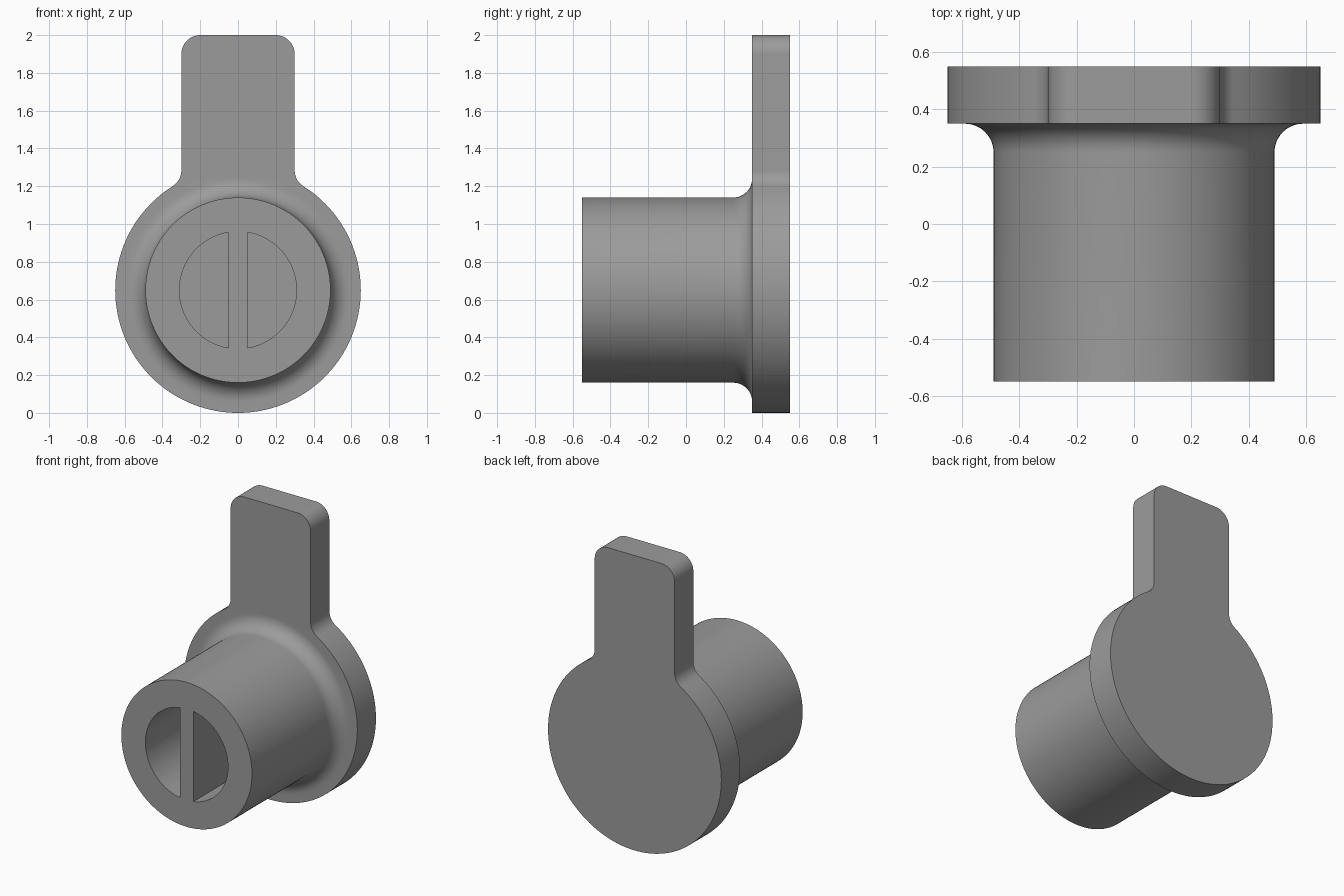
import bpy, bmesh, math
from mathutils import Vector

if "Cube" in bpy.data.objects:
    bpy.data.objects.remove(bpy.data.objects["Cube"])

CZ = 0.65                      # height of the round axis
FRONT, SEAT, BACK = -0.55, 0.35, 0.55

grey = bpy.data.materials.new("grey")
grey.diffuse_color = (0.33, 0.33, 0.33, 1)
grey.use_nodes = True
grey.node_tree.nodes["Principled BSDF"].inputs["Base Color"].default_value = grey.diffuse_color


def arc(cx, cz, r, a0, a1, n):
    """Points (x, z) along an arc, angles in radians."""
    return [(cx + r * math.cos(a0 + (a1 - a0) * i / n),
             cz + r * math.sin(a0 + (a1 - a0) * i / n)) for i in range(n + 1)]


def make_object(name, bm):
    bmesh.ops.remove_doubles(bm, verts=bm.verts, dist=1e-5)
    bmesh.ops.recalc_face_normals(bm, faces=bm.faces)
    mesh = bpy.data.meshes.new(name)
    bm.to_mesh(mesh)
    bm.free()
    mesh.materials.append(grey)
    obj = bpy.data.objects.new(name, mesh)
    bpy.context.collection.objects.link(obj)
    return obj


def prism(name, outline, y0, y1):
    """Extrude an (x, z) outline along y."""
    bm = bmesh.new()
    face = bm.faces.new([bm.verts.new((x, y0, z)) for x, z in outline])
    ext = bmesh.ops.extrude_face_region(bm, geom=[face])["geom"]
    bmesh.ops.translate(bm, vec=(0, y1 - y0, 0),
                        verts=[v for v in ext if isinstance(v, bmesh.types.BMVert)])
    return make_object(name, bm)


def lathe(name, profile, steps):
    """Spin an (r, y) profile about the round axis."""
    bm = bmesh.new()
    verts = [bm.verts.new((r, y, CZ)) for r, y in profile]
    edges = [bm.edges.new(p) for p in zip(verts, verts[1:])]
    bmesh.ops.spin(bm, geom=verts + edges, cent=(0, 0, CZ), axis=(0, 1, 0),
                   angle=2 * math.pi, steps=steps)
    return make_object(name, bm)


def combine(target, tool, operation):
    mod = target.modifiers.new(operation.lower(), "BOOLEAN")
    mod.operation, mod.solver, mod.object = operation, "EXACT", tool
    bpy.context.view_layer.objects.active = target
    bpy.ops.object.modifier_apply(modifier=mod.name)
    bpy.data.objects.remove(tool)


# Flange: disc with an upright tab, rounded tab corners and blended roots
R, W, F, C = 0.65, 0.30, 0.10, 0.10
fx = W + F
fz = CZ + math.sqrt((R + F) ** 2 - fx ** 2)
root = math.atan2(fz - CZ, fx)
right = (arc(0, CZ, R, -math.pi / 2, root, 56)
         + arc(fx, fz, F, root + math.pi, math.pi, 10)[1:]
         + arc(W - C, 2 - C, C, 0, math.pi / 2, 12))
left = [(-x, z) for x, z in reversed(right[1:])]
body = prism("plug_body", right + left, SEAT, BACK)

# Stem: cylinder flaring into the flange
flare = arc(0.59, 0.25, 0.10, math.pi, math.pi / 2, 12)
stem = lathe("stem", [(0, FRONT), (0.49, FRONT)] + flare + [(0.59, 0.45), (0, 0.45)], 128)
combine(body, stem, "UNION")

# Two D-shaped pockets leaving a thin central rib
a = math.acos(0.05 / 0.31)
for side in (1, -1):
    half = [(side * x, z) for x, z in arc(0, CZ, 0.31, -a, a, 48)]
    combine(body, prism("pocket_cutter", half, FRONT - 0.1, SEAT), "DIFFERENCE")

# Smooth curved walls, keep rims crisp
bpy.ops.object.select_all(action="DESELECT")
body.select_set(True)
bpy.context.view_layer.objects.active = body
bpy.ops.object.shade_smooth_by_angle(angle=math.radians(30))
